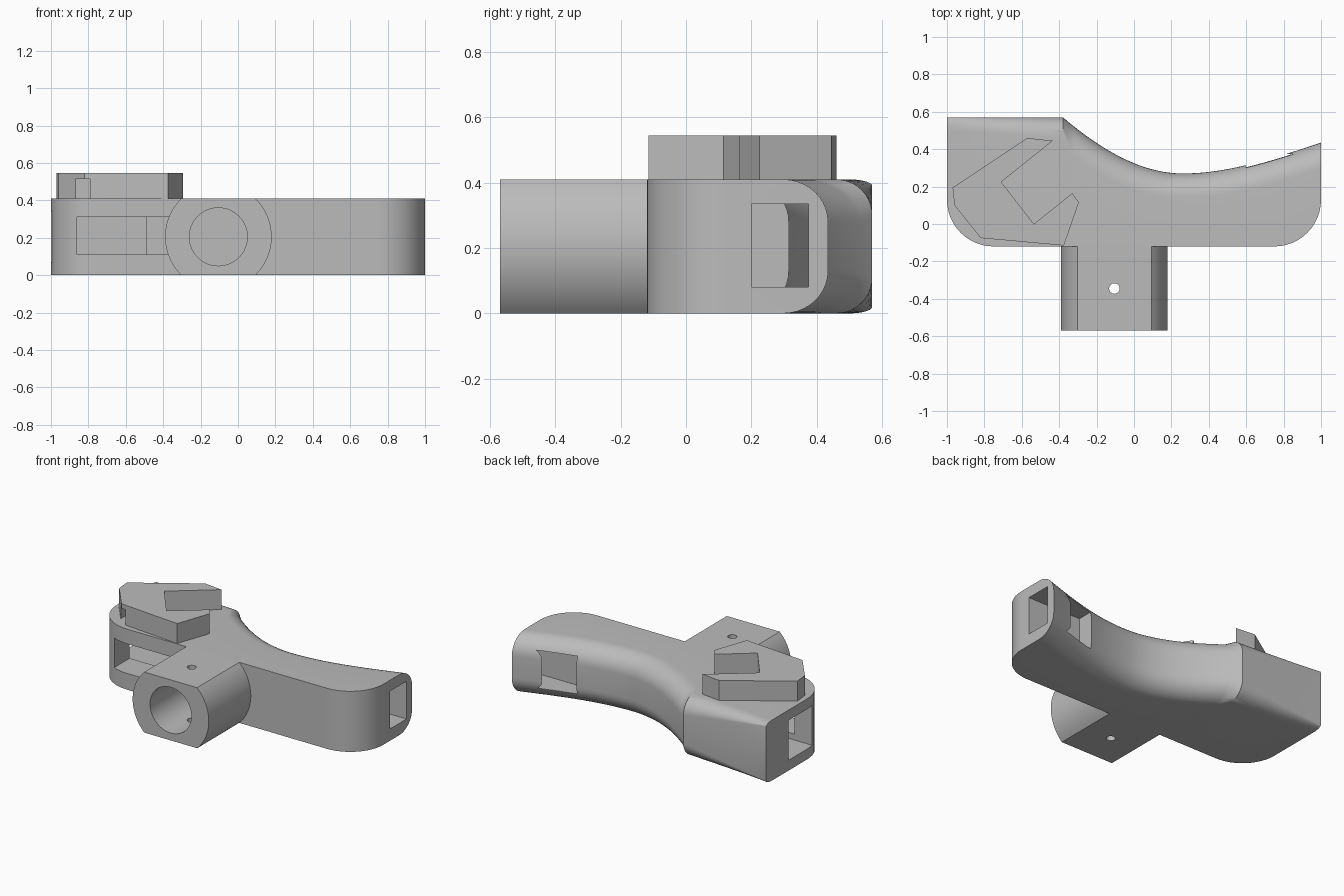
import bpy, bmesh, math
from mathutils import Vector

cube = bpy.data.objects.get("Cube")
if cube:
    bpy.data.objects.remove(cube)

grey = bpy.data.materials.new("plain grey")
grey.use_nodes = True
GREY = (0.5, 0.5, 0.5, 1)
grey.diffuse_color = GREY
grey.node_tree.nodes["Principled BSDF"].inputs["Base Color"].default_value = GREY

H = 0.41          # body height
FRONT = -0.12     # front wall
BEND = -0.38      # where the straight back turns into the curve
CX, CZ = -0.105, H / 2   # socket axis


def finish(name, bm):
    bmesh.ops.recalc_face_normals(bm, faces=bm.faces)
    mesh = bpy.data.meshes.new(name)
    bm.to_mesh(mesh)
    bm.free()
    mesh.materials.append(grey)
    ob = bpy.data.objects.new(name, mesh)
    bpy.context.collection.objects.link(ob)
    return ob


def prism(name, points, offset):
    """Extrude a closed loop of 3D points along an offset."""
    bm = bmesh.new()
    face = bm.faces.new([bm.verts.new(p) for p in points])
    new = bmesh.ops.extrude_face_region(bm, geom=[face])["geom"]
    verts = [g for g in new if isinstance(g, bmesh.types.BMVert)]
    bmesh.ops.translate(bm, verts=verts, vec=Vector(offset))
    return finish(name, bm)


def box(x0, x1, y0, y1, z0, z1):
    base = [(x0, y0, z0), (x1, y0, z0), (x1, y1, z0), (x0, y1, z0)]
    return prism("cutter", base, (0, 0, z1 - z0))


def rod(x, y, z, radius, offset, along_y=False):
    pts = []
    for i in range(64):
        a = math.tau * i / 64
        u, v = radius * math.cos(a), radius * math.sin(a)
        pts.append((x + u, y, z + v) if along_y else (x + u, y + v, z))
    return prism("cutter", pts, offset)


def cut(ob, cutters):
    for c in cutters:
        c.hide_render = True
        mod = ob.modifiers.new("cut", 'BOOLEAN')
        mod.operation, mod.solver, mod.object = 'DIFFERENCE', 'EXACT', c
        bpy.context.view_layer.objects.active = ob
        bpy.ops.object.modifier_apply(modifier=mod.name)
        bpy.data.objects.remove(c)


def smooth(ob):
    bpy.ops.object.select_all(action='DESELECT')
    ob.select_set(True)
    bpy.context.view_layer.objects.active = ob
    bpy.ops.object.shade_smooth_by_angle(angle=math.radians(30))


def hermite(x, x0, y0, m0, x1, y1, m1):
    d = x1 - x0
    t = (x - x0) / d
    return (y0 * (2*t**3 - 3*t**2 + 1) + m0 * d * (t**3 - 2*t**2 + t)
            + y1 * (3*t**2 - 2*t**3) + m1 * d * (t**3 - t**2))


def back(x):
    if x <= BEND:
        return 0.57
    if x < 0.26:
        return hermite(x, BEND, 0.57, -0.85, 0.26, 0.27, 0)
    return hermite(x, 0.26, 0.27, 0, 1, 0.435, 0.33)


def front(x):
    # quarter round at both ends
    d = max(0, abs(x) - 0.75)
    return FRONT + 0.25 - math.sqrt(max(0, 0.25**2 - d * d))


def rounding(x):
    """Depth and height of the rounded back edge."""
    if x <= BEND:
        t = (x + 1) / (1 + BEND)
        return 0.07 + 0.04 * t, 0.02 + 0.09 * t
    slope = (back(x + 0.001) - back(x)) / 0.001
    return 0.13 * math.sqrt(1 + slope * slope), 0.13


# Body: cross-sections lofted from end to end
ends = [0.75 + 0.25 * math.sin(math.pi / 2 * i / 12) for i in range(13)]
middle = [BEND + (0.75 - BEND) * i / 36 for i in range(36)]
stations = [-e for e in reversed(ends)] + [-0.6, -0.48] + middle + ends
bm = bmesh.new()
rings = []
for x in stations:
    ry, rz = rounding(x)
    b = back(x)
    arc = [(b - ry + ry * math.sin(a), rz - rz * math.cos(a))
           for a in [math.pi / 2 * i / 10 for i in range(11)]]
    section = [(front(x), H), (front(x), 0)] + arc + [(y, H - z) for y, z in reversed(arc)]
    rings.append([bm.verts.new((x, y, z)) for y, z in section])
for r, s in zip(rings, rings[1:]):
    for i in range(len(r)):
        j = (i + 1) % len(r)
        bm.faces.new((r[i], r[j], s[j], s[i]))
bm.faces.new(rings[0])
bm.faces.new(rings[-1])
body = finish("body", bm)
cut(body, [
    box(0.6, 1.1, 0.2, 0.375, 0.08, 0.335),        # slot in one end
    box(-1.1, -0.49, 0.07, 0.33, 0.07, 0.34),      # pocket in the other end
    box(-0.86, -0.37, -0.2, 0.15, 0.11, 0.31),     # front window
])
smooth(body)

# Socket: round tube with flat top and bottom
R = 0.285
lim = math.asin(CZ / R)
angles = [-lim + 2 * lim * i / 24 for i in range(25)]
angles += [a + math.pi for a in angles]
socket = prism("socket", [(CX + R * math.cos(a), -0.57, CZ + R * math.sin(a)) for a in angles],
               (0, 0.57 + FRONT, 0))
cut(socket, [
    rod(CX, -0.7, CZ, 0.155, (0, 0.7 + FRONT + 0.01, 0), along_y=True),
    rod(CX, -0.345, -0.1, 0.028, (0, 0, 0.7)),
])
smooth(socket)

# Hook plate standing on the top
outline = [(-0.97, 0.195), (-0.57, 0.46), (-0.435, 0.445), (-0.71, 0.225), (-0.535, 0),
           (-0.33, 0.165), (-0.295, 0.115), (-0.375, -0.115), (-0.82, -0.075), (-0.96, 0.1)]
hook = prism("hook_plate", [(x, y, H) for x, y in outline], (0, 0, 0.135))
cut(hook, [box(-0.865, -0.79, -0.2, 0.05, H - 0.05, 0.515)])
